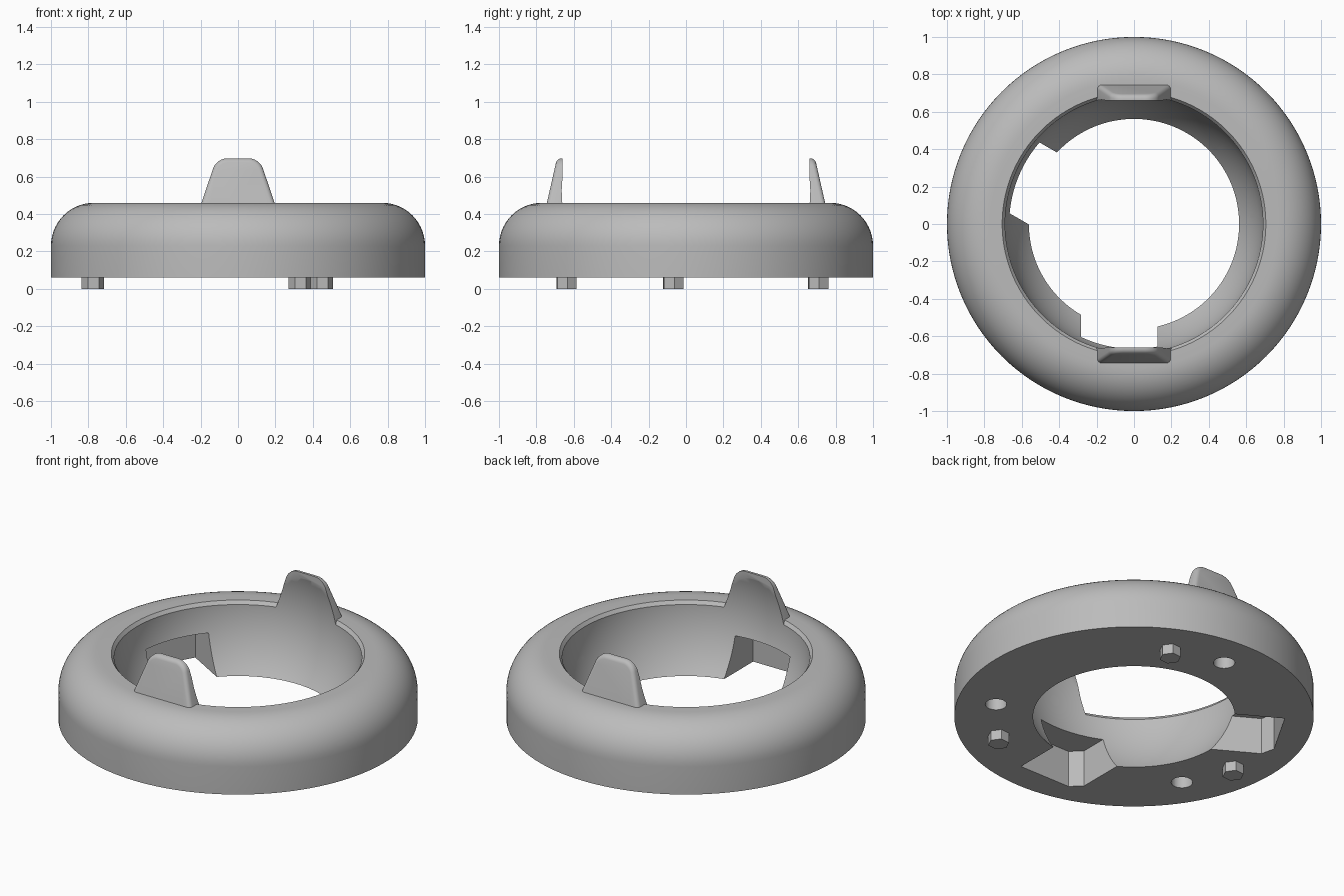
import bpy, bmesh
from math import cos, sin, pi, radians
from mathutils import Matrix

if "Cube" in bpy.data.objects:
    bpy.data.objects.remove(bpy.data.objects["Cube"])

grey = bpy.data.materials.new("plain_grey")
grey.use_nodes = True
GREY = (0.5, 0.5, 0.5, 1)
grey.diffuse_color = GREY
grey.node_tree.nodes["Principled BSDF"].inputs["Base Color"].default_value = GREY

SOCKET_R, TOP, BASE = 0.69, 0.46, 0.06


def make(name, bm):
    bmesh.ops.recalc_face_normals(bm, faces=bm.faces)
    mesh = bpy.data.meshes.new(name)
    bm.to_mesh(mesh)
    bm.free()
    mesh.materials.append(grey)
    obj = bpy.data.objects.new(name, mesh)
    bpy.context.collection.objects.link(obj)
    return obj


def prism(name, outline, z0, z1):
    bm = bmesh.new()
    face = bm.faces.new([bm.verts.new((x, y, z0)) for x, y in outline])
    new = bmesh.ops.extrude_face_region(bm, geom=[face])["geom"]
    bmesh.ops.translate(bm, vec=(0, 0, z1 - z0),
                        verts=[v for v in new if isinstance(v, bmesh.types.BMVert)])
    return make(name, bm)


def circle(x, y, r, sides, turn=0):
    return [(x + r * cos(turn + 2 * pi * i / sides),
             y + r * sin(turn + 2 * pi * i / sides)) for i in range(sides)]


def combine(target, tool, operation):
    tool.hide_render = True
    mod = target.modifiers.new(operation, 'BOOLEAN')
    mod.operation, mod.solver, mod.object = operation, 'EXACT', tool
    bpy.context.view_layer.objects.active = target
    bpy.ops.object.modifier_apply(modifier=mod.name)
    bpy.data.objects.remove(tool)


# Ring body: a lathed disc with rounded shoulder and a chamfered lip
curve = [(0.77 + 0.23 * cos(a), 0.23 + 0.23 * sin(a))
         for a in (pi / 2 * i / 14 for i in range(15))]
profile = [(0, BASE), (1, BASE)] + curve + [(0.705, TOP), (0.675, 0.42), (0, 0.42)]
bm = bmesh.new()
verts = [bm.verts.new((r, 0, z)) for r, z in profile]
edges = [bm.edges.new(pair) for pair in zip(verts, verts[1:])]
bmesh.ops.spin(bm, geom=verts + edges, axis=(0, 0, 1), cent=(0, 0, 0),
               angle=2 * pi, steps=128, use_merge=True)
bmesh.ops.remove_doubles(bm, verts=bm.verts, dist=1e-5)
ring = make("ring_body", bm)


# Tapered clips standing at the front and back of the lip
def clip(name, turn):
    bm = bmesh.new()
    low, high = 0.3, 0.697
    corner = {}
    for sx in (-1, 1):
        for z, half, outer in ((low, 0.25, 0.78), (high, 0.115, 0.69)):
            corner[sx, z, 0] = bm.verts.new((sx * half, 0.659, z))
            corner[sx, z, 1] = bm.verts.new((sx * half, outer, z))
    loop = [(-1, low), (1, low), (1, high), (-1, high)]
    for side in (0, 1):
        bm.faces.new([corner[sx, z, side] for sx, z in loop])
    for a, b in zip(loop, loop[1:] + loop[:1]):
        bm.faces.new([corner[a[0], a[1], s] for a, s in ((a, 0), (b, 0), (b, 1), (a, 1))])
    bmesh.ops.recalc_face_normals(bm, faces=bm.faces)
    top = [e for e in bm.edges if all(v.co.z == corner[1, high, 0].co.z for v in e.verts)
           and abs(e.verts[0].co.x - e.verts[1].co.x) < 0.01]
    bmesh.ops.bevel(bm, geom=top, offset=0.055, segments=6, profile=0.5, affect='EDGES')
    outer = [e for e in bm.edges if all(v.co.y > 0.67 for v in e.verts)
             and max(v.co.z for v in e.verts) > 0.5]
    bmesh.ops.bevel(bm, geom=outer, offset=0.022, segments=4, profile=0.5, affect='EDGES')
    bmesh.ops.transform(bm, matrix=Matrix.Rotation(turn, 4, 'Z'), verts=bm.verts)
    return make(name, bm)


for name, turn in (("back_clip", 0), ("front_clip", pi)):
    combine(ring, clip(name, turn), 'UNION')

# Round socket that hollows the ring and the clips
bm = bmesh.new()
bmesh.ops.create_uvsphere(bm, u_segments=128, v_segments=64, radius=SOCKET_R)
bmesh.ops.translate(bm, vec=(0, 0, TOP), verts=bm.verts)
combine(ring, make("socket_cutter", bm), 'DIFFERENCE')

# Three notches open to the underside and the socket
for angle, flip in ((30, 1), (150, -1), (270, 1)):
    a = radians(angle)
    shape = [(0.3, -0.283), (0.77, -0.283), (0.83, -0.22), (0.83, 0.125), (0.3, 0.125)]
    outline = [(r * cos(a) - flip * t * sin(a), r * sin(a) + flip * t * cos(a))
               for r, t in shape]
    combine(ring, prism("notch_cutter", outline, -0.1, 0.285), 'DIFFERENCE')

# Three blind holes in the underside, and three hexagonal pegs
for i in range(3):
    a = radians(90 + 120 * i)
    hole = circle(0.78 * cos(a), 0.78 * sin(a), 0.06, 32)
    combine(ring, prism("hole_cutter", hole, -0.1, 0.18), 'DIFFERENCE')
    a = radians(65 + 120 * i)
    prism("peg_%d" % (i + 1), circle(0.78 * cos(a), 0.78 * sin(a), 0.06, 6, a), 0, 0.08)

bpy.ops.object.select_all(action='DESELECT')
ring.select_set(True)
bpy.context.view_layer.objects.active = ring
bpy.ops.object.shade_smooth_by_angle(angle=radians(30))
